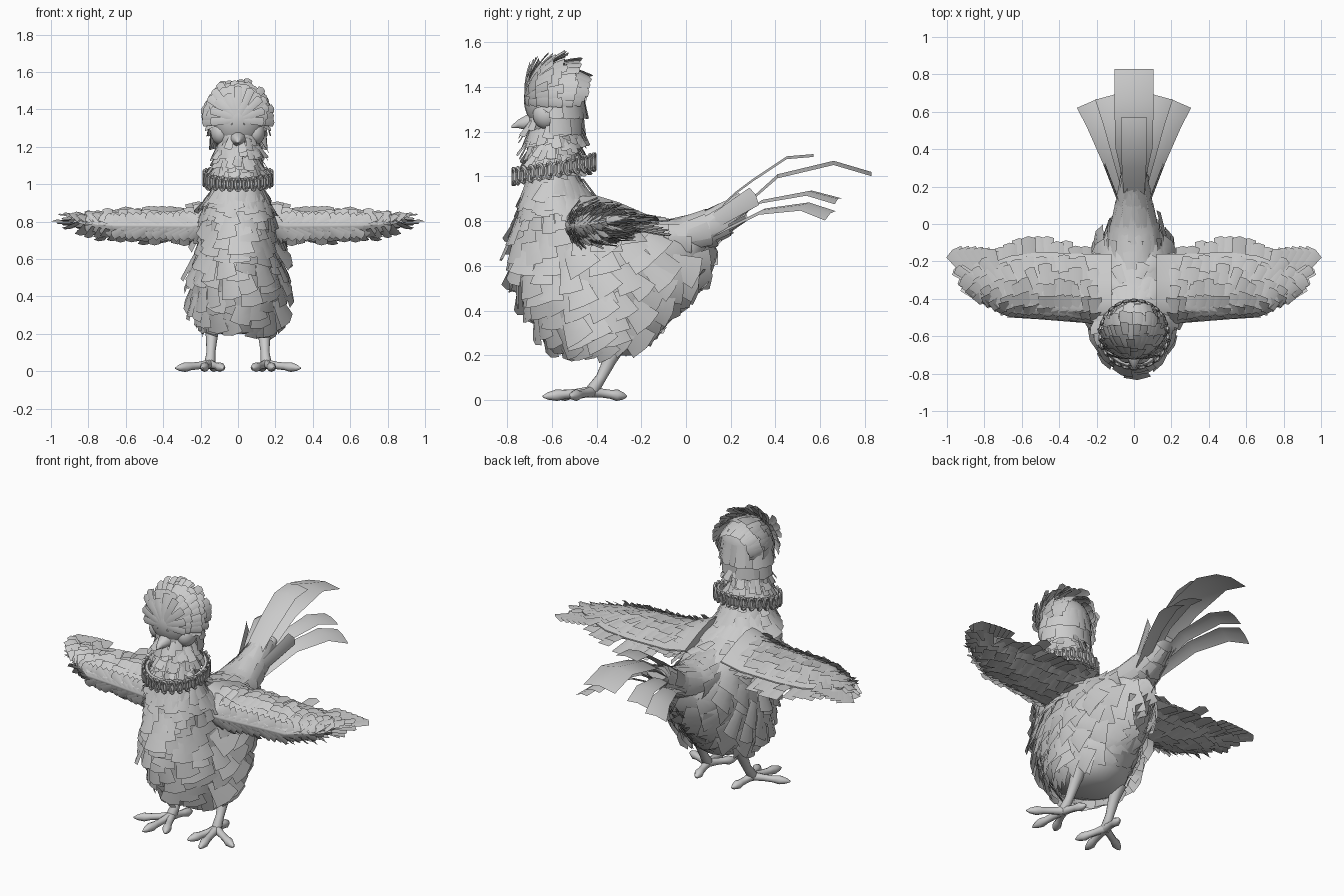
import bpy, bmesh, math, random
from mathutils import Vector as V, Quaternion

random.seed(4)
if "Cube" in bpy.data.objects:
    bpy.data.objects.remove(bpy.data.objects["Cube"])

grey = bpy.data.materials.new("plain grey")
grey.use_nodes = True
TONE = (0.6, 0.6, 0.6, 1)
grey.diffuse_color = TONE
grey.node_tree.nodes["Principled BSDF"].inputs["Base Color"].default_value = TONE
rnd = random.uniform


def finish(bm, name, mirror=False, solid=True):
    if solid:
        bmesh.ops.recalc_face_normals(bm, faces=bm.faces)
    me = bpy.data.meshes.new(name)
    bm.to_mesh(me)
    bm.free()
    ob = bpy.data.objects.new(name, me)
    bpy.context.collection.objects.link(ob)
    me.materials.append(grey)
    if mirror:
        m = ob.modifiers.new("mirror", 'MIRROR')
        m.use_mirror_merge = False
    bpy.ops.object.select_all(action='DESELECT')
    ob.select_set(True)
    bpy.context.view_layer.objects.active = ob
    bpy.ops.object.shade_smooth_by_angle(angle=math.radians(50))


def skin(bm, rings, closed=False):
    vs = [[bm.verts.new(p) for p in r] for r in rings]
    n = len(vs[0])
    pairs = list(zip(vs, vs[1:])) + ([(vs[-1], vs[0])] if closed else [])
    for a, b in pairs:
        for i in range(n):
            j = (i + 1) % n
            bm.faces.new((a[i], a[j], b[j], b[i]))
    if not closed:
        bm.faces.new(vs[0])
        bm.faces.new(vs[-1])


def tube(bm, pts, radii, sides=8, closed=False):
    pts, rings, n = [V(p) for p in pts], [], len(pts)
    for i, p in enumerate(pts):
        a = pts[(i - 1) % n] if closed else pts[max(i - 1, 0)]
        b = pts[(i + 1) % n] if closed else pts[min(i + 1, n - 1)]
        t = (b - a).normalized()
        u = t.cross(V((0, 0, 1)) if abs(t.z) < 0.9 else V((0, 1, 0))).normalized()
        w = t.cross(u)
        rings.append([p + radii[i] * (u * math.cos(k) + w * math.sin(k))
                      for k in [math.tau * j / sides for j in range(sides)]])
    skin(bm, rings, closed)


def strip(bm, rows):
    rows = [[bm.verts.new(q) for q in r] for r in rows]
    for a, b in zip(rows, rows[1:]):
        for k in (0, 1):
            bm.faces.new((a[k], a[k + 1], b[k + 1], b[k]))


def feather(bm, p, d, n, length, width, lift=0.15, curl=0.0, narrow=0.7):
    """Curved blade growing from p along d, standing off along n."""
    n = (n - d * n.dot(d)).normalized()
    s, rows = d.cross(n), []
    for t in (0, 0.33, 0.67, 1):
        w = width * (narrow + (1 - narrow) * t) / 2
        c = p + d * length * t + n * length * (lift * t + curl * t * t)
        rows.append([c + s * w * k - n * width * 0.1 * abs(k)
                     + d * (0.05 * length * (1 - abs(k)) * t) for k in (-1, 0, 1)])
    strip(bm, rows)


def blade(bm, pts, widths, roll=0.0):
    """Long cupped ribbon through pts, its outer edge dropped by roll."""
    rows, pts = [], [V(p) for p in pts]
    for i, p in enumerate(pts):
        t = pts[min(i + 1, len(pts) - 1)] - pts[max(i - 1, 0)]
        s = V((t.y, -t.x, 0)).normalized() * widths[i] / 2
        s.z = -roll * widths[i] / 2
        drop = V((0, 0, 0.09 * widths[i]))
        rows.append([p - s - drop, p, p + s - drop])
    strip(bm, rows)


def lerp_row(table, x):
    for a, b in zip(table, table[1:]):
        if x <= b[0]:
            break
    t = (x - a[0]) / (b[0] - a[0])
    return [p + (q - p) * t for p, q in zip(a, b)]


# Torso and neck: height, front, back, half width
TORSO = [(0.2, -0.46, -0.24, 0.12), (0.25, -0.57, -0.17, 0.2), (0.35, -0.66, -0.09, 0.235),
         (0.5, -0.73, 0.03, 0.245), (0.6, -0.765, 0.08, 0.235), (0.7, -0.77, 0.11, 0.215),
         (0.78, -0.76, -0.03, 0.2), (0.85, -0.74, -0.31, 0.185), (0.92, -0.72, -0.43, 0.16),
         (1.0, -0.7, -0.48, 0.12), (1.1, -0.69, -0.5, 0.1), (1.28, -0.69, -0.48, 0.1)]


def torso(z, a):
    z, f, b, w = lerp_row(TORSO, z)
    pinch = 1 - 0.15 * max(0, -math.cos(a))
    return V((w * math.sin(a) * pinch, (f + b) / 2 - (b - f) / 2 * math.cos(a), z))


def torso_normal(z, a):
    return (torso(z, a + 0.05) - torso(z, a - 0.05)).cross(torso(z + 0.02, a) - torso(z - 0.02, a)).normalized()


bm = bmesh.new()
skin(bm, [[torso(r[0], math.tau * i / 32) for i in range(32)] for r in TORSO])
finish(bm, "torso")


def coat(bm, z, count, length, width, lift):
    off = rnd(0, 1)
    for i in range(count):
        a = math.tau * (i + off) / count
        if 0.66 < z < 0.82 and math.cos(a) < -0.5:
            continue
        rear = max(0, -math.cos(a)) if z < 0.82 else 0
        zz = z + rnd(-0.025, 0.025)
        p, n = torso(zz, a), torso_normal(zz, a)
        d = V((0, 0.35 * abs(math.sin(a)) + 1.2 * rear, -1 + 1.3 * rear)) if z < 0.8 else V((0, 0, -1))
        d = (d - n * d.dot(n)).normalized()
        d.rotate(Quaternion(n, rnd(-0.3, 0.3)))
        feather(bm, p + n * rnd(0.004, 0.014), d, n, length * rnd(0.8, 1.15), width * rnd(0.8, 1.2),
                lift * (1 - 0.7 * rear) * rnd(0.3, 1.5), narrow=0.6)


bm = bmesh.new()
for i in range(9):
    coat(bm, 0.28 + i * 0.066, 22, 0.075 + 0.05 * min(i, 1), 0.135, 0.24)
for i in range(4):
    coat(bm, 0.85 + i * 0.045, 24, 0.1, 0.075, 0.12)
finish(bm, "body_feathers", solid=False)
bm = bmesh.new()
for i in range(9):
    coat(bm, 1.07 + i * 0.023, 18, 0.08, 0.045, 0.5)
finish(bm, "neck_feathers", solid=False)

# Head
HEAD, SIZE = V((0, -0.59, 1.345)), V((0.15, 0.135, 0.155))


def ball(name, centre, size, mirror=False):
    bm = bmesh.new()
    bmesh.ops.create_uvsphere(bm, u_segments=24, v_segments=14, radius=1)
    for v in bm.verts:
        v.co = V(centre) + V(a * b for a, b in zip(v.co, size))
    finish(bm, name, mirror)


ball("head", HEAD, SIZE)
ball("face", (0, -0.605, 1.25), (0.115, 0.1, 0.11))
ball("eye", (0.09, -0.62, 1.275), (0.055, 0.065, 0.065), True)


def scalp(phi, th):
    q = V((math.sin(phi) * math.sin(th), -math.cos(phi), math.sin(phi) * math.cos(th)))
    return HEAD + V(a * b for a, b in zip(q, SIZE)), q


# Crest swept back from the forehead, and the nape below it
bm = bmesh.new()
for phi, count, lift in ((0.2, 9, 0.25), (0.45, 15, 0.3), (0.75, 18, 0.32), (1.05, 20, 0.3), (1.4, 21, 0.3), (1.8, 19, 0.22)):
    for i in range(count):
        th = (i / (count - 1) - 0.5) * 3.3
        p, q = scalp(phi, th)
        d = (scalp(phi + 0.1, th)[0] - p).normalized()
        feather(bm, p, d, q, rnd(0.09, 0.12) + 0.03 * max(0, math.cos(th)), 0.045, lift * rnd(0.4, 1.2), -0.2)
finish(bm, "crest", solid=False)
bm = bmesh.new()
for z in (1.45, 1.38, 1.31, 1.25):
    for i in range(11):
        a = math.pi + (i - 5) * 0.3
        h = (z - HEAD.z) / SIZE.z
        r = math.sqrt(max(0.1, 1 - h * h))
        q = V((r * math.sin(a), -r * math.cos(a), h))
        d = V((0, 0, -1)) + q * (0.3 * h)
        feather(bm, HEAD + V(x * y for x, y in zip(q, SIZE * 1.02)), d.normalized(), q, 0.12, 0.065, rnd(0.02, 0.18))
finish(bm, "nape_feathers", solid=False)

# Beard, brows and beak
bm = bmesh.new()
for z in (1.22, 1.18, 1.14):
    for i in range(11):
        a = (i - 5) * 0.27
        q = V((math.sin(a), -math.cos(a), 0))
        feather(bm, V((0.11 * q.x, -0.6 + 0.095 * q.y, z + rnd(-0.01, 0.01))), V((0, 0, -1)), q, 0.08, 0.035, rnd(0.2, 0.45))
finish(bm, "beard", solid=False)
bm = bmesh.new()
for i in range(4):
    feather(bm, V((0.03 + i * 0.025, -0.72 + i * 0.017, 1.33)), V((0.65, 0.65, -0.35)).normalized(), V((0.5, -0.6, 0.6)), 0.1, 0.03, 0.05)
finish(bm, "brow", True, False)
bm = bmesh.new()
skin(bm, [[V((w * math.cos(a), y, z + h * math.sin(a))) for a in [math.tau * i / 10 for i in range(10)]]
          for y, z, w, h in ((-0.66, 1.24, 0.05, 0.045), (-0.71, 1.242, 0.038, 0.036), (-0.75, 1.235, 0.02, 0.02), (-0.78, 1.222, 0.004, 0.005))])
finish(bm, "beak")

# Collar of upright loops on a tilted band
bm = bmesh.new()


def collar_point(a, r, h):
    return V((r * math.sin(a), -0.59 - r * math.cos(a), 1.032 - 0.18 * r * math.cos(a) + h))


around = [math.tau * i / 26 for i in range(26)]
for a in around:
    loop = [collar_point(a + 0.075 * math.cos(k), 0.182, 0.035 * math.sin(k)) for k in [math.tau * j / 12 for j in range(12)]]
    tube(bm, loop, [0.009] * 12, 6, True)
skin(bm, [[collar_point(a, r, h) for a in around] for r, h in ((0.155, -0.03), (0.17, -0.03), (0.17, 0.03), (0.155, 0.03))], True)
finish(bm, "collar")

# Wing: span, leading edge, trailing edge, top, underside
WING = [(0.12, -0.56, -0.16, 0.92, 0.68), (0.25, -0.53, -0.16, 0.865, 0.685), (0.5, -0.51, -0.15, 0.86, 0.695),
        (0.66, -0.5, -0.17, 0.845, 0.71), (0.8, -0.42, -0.22, 0.83, 0.75), (0.87, -0.35, -0.25, 0.82, 0.79)]


def wing(x, u, side):
    x, lead, trail, top, low = lerp_row(WING, x)
    t = 2.6 * math.sqrt(max(u, 0)) * (1 - u) ** 1.2 * (top - low) / 2
    mid = (top + low) / 2 + 0.02 * u
    return V((x, lead + (trail - lead) * u, mid + side * max(t, 0.004)))


bm = bmesh.new()
chord = [0, 0.08, 0.2, 0.4, 0.65, 1]
skin(bm, [[wing(r[0], u, 1) for u in chord] + [wing(r[0], u, -1) for u in reversed(chord)] for r in WING])
finish(bm, "wing", True)
bm = bmesh.new()
for side in (1, -1):
    for u, count, size in ((0.02, 17, 0.08), (0.14, 15, 0.09), (0.28, 14, 0.11), (0.45, 13, 0.12), (0.6, 12, 0.12)):
        for i in range(count):
            x = 0.2 + 0.64 * i / (count - 1)
            p = wing(x, u, side)
            d = wing(x, u + 0.12, side) - p + V((0.008 + 0.05 * max(0, x - 0.5) + rnd(-0.008, 0.008), 0, 0))
            feather(bm, p, d.normalized(), V((0, -0.1, side)), size * rnd(0.8, 1.15), 0.065 * rnd(0.8, 1.2),
                    rnd(0.02, 0.2 if side > 0 else 0.3), narrow=0.85)
    # Short feathers wrapped round the leading edge, pointing outward
    for i in range(18):
        x = 0.2 + 0.036 * i
        p = wing(x, 0.01, side)
        d = wing(x + 0.05, 0.05, side) - p
        feather(bm, p, d.normalized(), V((0, -1, 0.4 * side)), 0.08, 0.05, rnd(0.05, 0.25))
finish(bm, "wing_coverts", True, False)

# Flight feathers along the trailing edge, fanned at the tip
bm = bmesh.new()
for i in range(12):
    x = 0.2 + i * 0.05
    feather(bm, wing(x, 0.5, 0), V((0.06, 1, 0.02)).normalized(), V((0, 0, 1)),
            0.245 - 0.8 * (x - 0.48) ** 2 + rnd(-0.015, 0.015), 0.075, rnd(-0.25, 0.06), narrow=0.9)
for i in range(6):
    a = math.radians(52 + i * 4)
    feather(bm, V((0.81 - 0.018 * i, -0.345 + 0.006 * i, 0.808 + 0.003 * i)), V((math.cos(a), math.sin(a), 0)),
            V((0, 0, 1)), 0.25 - 0.014 * i, 0.1 - 0.005 * i, 0.01, narrow=0.6)
finish(bm, "flight_feathers", True, False)

# Rump rising into the tail: distance back, height, half width, half height
RUMP = [(-0.3, 0.74, 0.16, 0.1), (-0.05, 0.72, 0.14, 0.09), (0.1, 0.765, 0.1, 0.08), (0.2, 0.83, 0.08, 0.06), (0.28, 0.885, 0.065, 0.03)]


def rump(y, a):
    y, z, w, h = lerp_row(RUMP, y)
    return V((w * math.sin(a), y - 0.25 * h * math.cos(a), z + h * math.cos(a)))


bm = bmesh.new()
skin(bm, [[rump(r[0], math.tau * i / 16) for i in range(16)] for r in RUMP])
finish(bm, "rump")
bm = bmesh.new()
for y in (-0.2, -0.1, 0, 0.08, 0.15):
    for i in range(12):
        a = math.tau * (i + rnd(0, 0.4)) / 12
        d = (rump(y + 0.05, a) - rump(y, a)).normalized()
        feather(bm, rump(y, a), d, V((math.sin(a), 0, math.cos(a))), 0.12 * rnd(0.9, 1.1), 0.075, 0.05)
finish(bm, "rump_feathers", solid=False)

# Long tail plumes
bm = bmesh.new()
blade(bm, [(0, 0.1, 0.82), (0, 0.22, 0.93), (0, 0.3, 0.99), (0, 0.45, 1.09), (0, 0.57, 1.1)], [0.1, 0.12, 0.13, 0.14, 0.14])
blade(bm, [(0, 0.2, 0.83), (0, 0.3, 0.91), (0, 0.41, 1.01), (0, 0.66, 1.07), (0, 0.83, 1.02)], [0.12, 0.15, 0.2, 0.21, 0.21])
finish(bm, "centre_plumes", solid=False)
bm = bmesh.new()
blade(bm, [(0.04, 0.2, 0.8), (0.07, 0.34, 0.895), (0.115, 0.55, 0.935), (0.15, 0.68, 0.9)], [0.06, 0.08, 0.105, 0.12], 0.22)
blade(bm, [(0.06, 0.13, 0.745), (0.13, 0.34, 0.85), (0.2, 0.53, 0.875), (0.25, 0.645, 0.835)], [0.06, 0.08, 0.105, 0.12], 0.35)
feather(bm, V((0.08, 0.1, 0.785)), V((0.3, 0.8, 0.5)).normalized(), V((1, -0.35, 0)), 0.25, 0.09, 0.0)
finish(bm, "side_plumes", True, False)

# Legs and toes
bm = bmesh.new()
tube(bm, [(0.14, -0.3, 0.26), (0.14, -0.34, 0.18), (0.145, -0.38, 0.1), (0.15, -0.415, 0.05), (0.155, -0.43, 0.02)],
     [0.045, 0.031, 0.024, 0.029, 0.018], 10)
for tip in ((0.19, -0.64), (0.335, -0.52), (0.075, -0.59), (0.12, -0.265)):
    start, end = V((0.15, -0.42, 0.038)), V((tip[0], tip[1], 0.016))
    tube(bm, [start.lerp(end, t) for t in (0, 0.3, 0.55, 0.72, 0.9, 1)], [0.026, 0.02, 0.02, 0.026, 0.016, 0.004], 8)
finish(bm, "leg", True)
